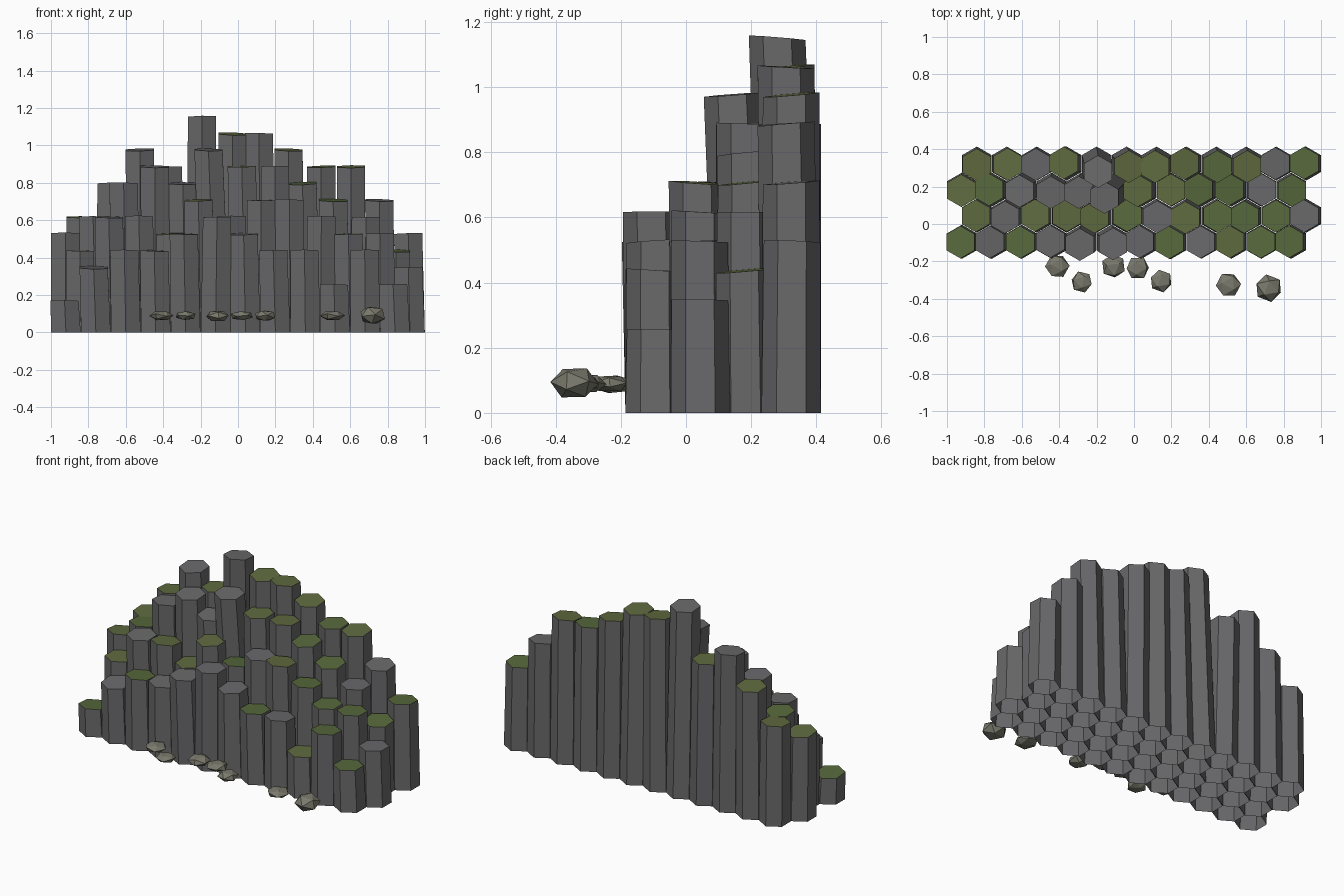
import bpy, bmesh, math, random
from mathutils import Matrix

if "Cube" in bpy.data.objects:
    bpy.data.objects.remove(bpy.data.objects["Cube"])

random.seed(4)

def material(name, rgb):
    m = bpy.data.materials.new(name)
    m.diffuse_color = (*rgb, 1)
    m.use_nodes = True
    m.node_tree.nodes["Principled BSDF"].inputs["Base Color"].default_value = m.diffuse_color
    return m

basalt = material("basalt", (0.14, 0.14, 0.145))
moss_a = material("moss_dark", (0.095, 0.14, 0.045))
moss_b = material("moss_light", (0.115, 0.145, 0.05))
rubble = material("rubble", (0.19, 0.19, 0.15))

def finish(bm, name, mats):
    me = bpy.data.meshes.new(name)
    bm.to_mesh(me)
    bm.free()
    for m in mats:
        me.materials.append(m)
    ob = bpy.data.objects.new(name, me)
    bpy.context.collection.objects.link(ob)
    return ob

# Height steps (0.09 each above 0.17) and moss flags, rows from front to back
rows = [
    ([0, 2, 3, 3, 4, 5, 4, 3, 3, 1, 3, 1], "m.m....m.mmm"),
    ([3, 5, 5, 4, 6, 5, 6, 6, 5, 4, 4, 2], "m.mmmm.mmmm."),
    ([4, 5, 7, 8, 7, 9, 8, 8, 7, 6, 5, 3], "mm....mmmm.m"),
    ([5, 7, 9, 8, 11, 10, 10, 9, 8, 8, 6, 4], "mm.m.mmmmm.m"),
]
# Stronger leans: (row, column) -> top offset
leans = {(0, 4): (-0.01, -0.015), (0, 5): (0.008, -0.012), (0, 6): (-0.01, 0.0),
         (2, 1): (-0.015, 0.0), (2, 3): (-0.005, -0.015), (2, 4): (-0.015, -0.015),
         (2, 5): (-0.038, -0.042), (2, 6): (-0.02, -0.005), (2, 8): (-0.015, 0.0),
         (3, 2): (-0.005, -0.005), (3, 3): (-0.015, 0.004), (3, 4): (0.008, -0.043),
         (3, 5): (0.012, -0.016), (3, 6): (-0.008, -0.016), (3, 7): (-0.01, 0.0),
         (3, 8): (0.005, -0.016), (3, 9): (0.005, -0.016), (3, 11): (-0.01, 0.003)}

# Hollow hexagonal columns, open below, slightly tapered, with tilted tops
for r, (steps, flags) in enumerate(rows):
    for i, s in enumerate(steps):
        x = -0.92 + 0.16 * i + 0.08 * (r % 2)
        y = -0.095 + 0.1393 * r
        h = 0.167 + 0.09 * s - (0.005 if s > 9 else 0)
        lx, ly = leans.get((r, i), (random.uniform(-0.012, 0.006),
                                    random.uniform(-0.015, 0.004) * h))
        tx, ty = random.uniform(-0.04, 0.04), random.uniform(-0.1, 0.1)
        if (r, i) == (3, 4):
            tx, ty = 0.02, -0.08
        bm = bmesh.new()
        low, top = [], []
        for k in range(6):
            a = math.radians(30 + 60 * k)
            c, n = math.cos(a), math.sin(a)
            low.append(bm.verts.new((x + 0.091 * c, y + 0.091 * n, 0)))
            u, v = 0.087 * c, 0.087 * n
            top.append(bm.verts.new((x + lx + u, y + ly + v, h + tx * u + ty * v)))
        for k in range(6):
            j = (k + 1) % 6
            bm.faces.new((low[k], low[j], top[j], top[k]))
        cap = bm.faces.new(top)
        cap.material_index = 1 if flags[i] == "m" else 0
        finish(bm, f"column_{r + 1}_{i + 1}", [basalt, random.choice((moss_a, moss_b))])

# Squashed faceted stones at the foot: x, y, radius, half height, z
stones = [(-0.41, -0.225, 0.066, 0.027, 0.09), (-0.28, -0.31, 0.059, 0.026, 0.09),
          (-0.11, -0.225, 0.066, 0.032, 0.088), (0.02, -0.235, 0.064, 0.027, 0.09),
          (0.145, -0.305, 0.062, 0.031, 0.09), (0.505, -0.325, 0.068, 0.028, 0.09),
          (0.72, -0.343, 0.075, 0.052, 0.092)]
for n, (x, y, rad, hz, z) in enumerate(stones):
    bm = bmesh.new()
    bmesh.ops.create_icosphere(bm, subdivisions=1, radius=1)
    turn = Matrix.Rotation(random.uniform(0, 6.28), 4, "Z") @ Matrix.Rotation(0.55, 4, "X")
    bm.transform(Matrix.Translation((x, y, z)) @ Matrix.Diagonal((rad, rad, hz, 1)) @ turn)
    finish(bm, f"stone_{n + 1}", [rubble])
